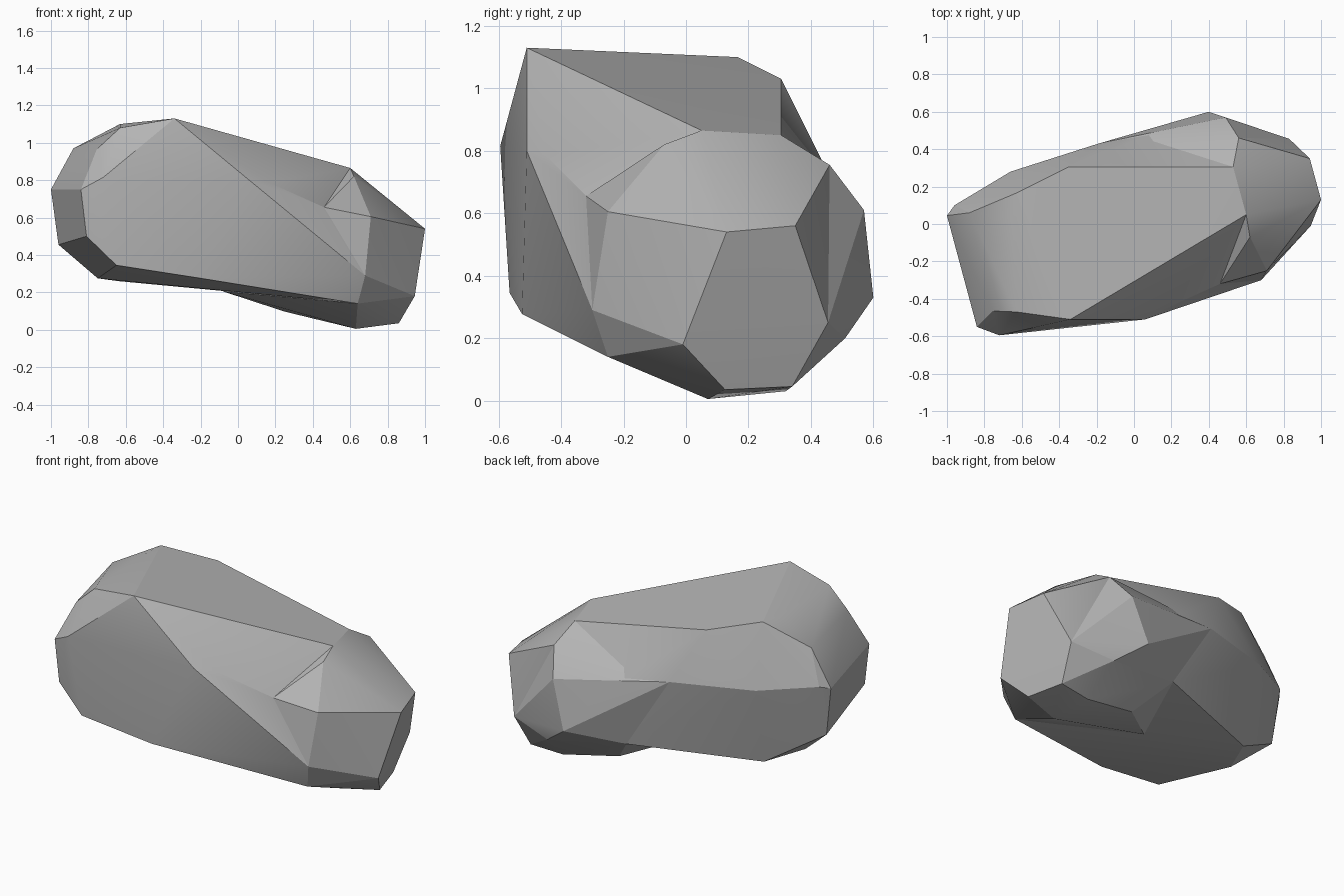
import bpy
import bmesh
import math

default_cube = bpy.data.objects.get("Cube")
if default_cube:
    bpy.data.objects.remove(default_cube)

# One plain stone colour
stone = bpy.data.materials.new("stone grey")
stone.use_nodes = True
stone_colour = (.46, .46, .46, 1)
stone.diffuse_color = stone_colour
stone.node_tree.nodes["Principled BSDF"].inputs["Base Color"].default_value = stone_colour

# Corners only on the main mass: crown, blunt end and long sides
body_corners = {
    "peak": (-.34, -.51, 1.13),
    "shoulder_front": (.06, -.51, .8),
    "shoulder_inner": (.17, -.45, .785),
    "crown_front": (-.63, -.47, 1.08),
    "crown_middle": (-.65, .035, 1.09),
    "crown_back": (-.63, .165, 1.1),
    "ridge_back": (-.35, .305, 1.03),
    "blunt_upper": (-.88, .06, .97),
    "blunt_middle": (-1, .045, .75),
    "blunt_back": (-.96, .1, .77),
    "blunt_lower": (-.96, .03, .455),
    "brow_top": (-.755, -.465, .965),
    "brow_front": (-.72, -.595, .815),
    "brow_side": (-.84, -.55, .75),
    "cheek_side": (-.81, -.55, .5),
    "cheek_low": (-.65, -.565, .345),
    "belly_front": (-.21, -.525, .277),
    "base_middle": (-.75, -.07, .275),
    "base_back": (-.64, .17, .26),
    "flank_blunt": (-.66, .28, .735),
}

# Corners only on the narrow end
end_corners = {
    "step_top": (.62, -.07, .82),
    "facet_top": (.71, -.25, .605),
    "tip_top": (1, .13, .54),
    "tip_top_back": (.94, .35, .56),
    "tip_base_back": (.8, .34, .045),
    "tip_base": (.86, .125, .035),
    "tip_front": (.945, -.01, .18),
    "foot": (.63, .07, .005),
    "foot_back": (.6, .32, .03),
    "foot_inner": (.25, .28, .097),
    "belly_valley": (-.08, -.01, .205),
}

# Corners only on the bulge at the back
bulge_corners = {
    "bulge_upper": (.49, .57, .61),
    "bulge_out": (.4, .6, .33),
    "bulge_side_low": (.245, .445, .3),
}

# Corners where two or three blocks meet
step_front = (.46, -.32, .655)
ridge_end = (.6, .05, .865)
ridge_end_back = (.53, .305, .85)
facet_low = (.68, -.3, .29)
facet_base = (.64, -.25, .14)
tip_back = (.83, .455, .25)
flank_middle = (-.19, .43, .72)
bulge_top = (.56, .46, .755)
bulge_end = (.57, .51, .2)
bulge_side = (.19, .52, .6)
notch = (.09, .44, .275)
notch_low = (.15, .43, .25)


def chiselled_block(name, own_corners, *shared_corners):
    """Wrap a faceted block of stone around its corners."""
    bm = bmesh.new()
    for corner in (*own_corners.values(), *shared_corners):
        bm.verts.new(corner)
    hull = bmesh.ops.convex_hull(bm, input=bm.verts)
    spare = {v for v in hull["geom_interior"] + hull["geom_unused"]
             if isinstance(v, bmesh.types.BMVert)}
    bmesh.ops.delete(bm, geom=list(spare), context="VERTS")
    bmesh.ops.recalc_face_normals(bm, faces=bm.faces)
    mesh = bpy.data.meshes.new(name)
    bm.to_mesh(mesh)
    bm.free()
    mesh.materials.append(stone)
    block = bpy.data.objects.new(name, mesh)
    bpy.context.collection.objects.link(block)
    return block


# Long main mass of the rock
body = chiselled_block(
    "rock_body", body_corners, step_front, ridge_end, ridge_end_back,
    facet_low, facet_base, flank_middle, bulge_side, notch)

# Narrow end with its six-sided tip
end = chiselled_block(
    "rock_narrow_end", end_corners, step_front, ridge_end, ridge_end_back,
    facet_low, facet_base, tip_back, bulge_top, bulge_end, notch, notch_low)

# Bulge on the back
bulge = chiselled_block(
    "rock_back_bulge", bulge_corners, bulge_top, bulge_end, bulge_side,
    ridge_end_back, flank_middle, notch, tip_back)

# Soften shallow facets, keep the hard edges
for block in (body, end, bulge):
    bpy.ops.object.select_all(action="DESELECT")
    block.select_set(True)
    bpy.context.view_layer.objects.active = block
    bpy.ops.object.shade_smooth_by_angle(angle=math.radians(22))
